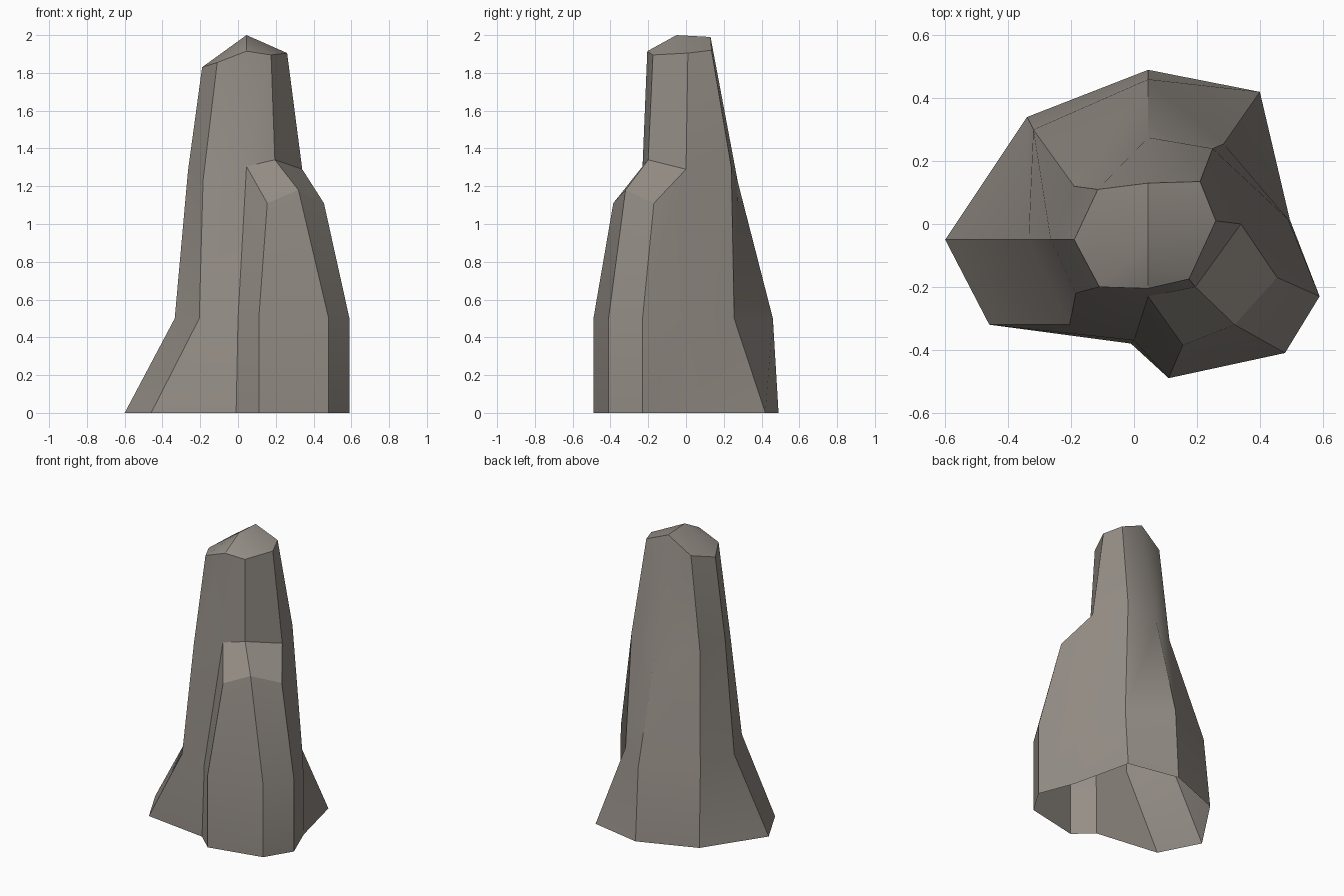
import bpy, bmesh, math

if "Cube" in bpy.data.objects:
    bpy.data.objects.remove(bpy.data.objects["Cube"])

stone = bpy.data.materials.new("grey brown stone")
stone.diffuse_color = (0.30, 0.27, 0.24, 1)
stone.use_nodes = True
stone.node_tree.nodes["Principled BSDF"].inputs["Base Color"].default_value = stone.diffuse_color

# Rings run counter-clockwise from the west: w, sw, s, three buttress corners, e, ne, n, nw
rings = [
    [(-.60, -.05, 0), (-.46, -.32, 0), (-.01, -.38, 0), (.11, -.49, 0), (.48, -.41, 0),
     (.59, -.23, 0), (.495, .015, 0), (.40, .42, 0), (.045, .49, 0), (-.34, .34, 0)],
    [(-.335, -.05, .5), (-.205, -.32, .5), (0, -.37, .5), (.11, -.49, .5), (.48, -.41, .5),
     (.59, -.23, .5), (.49, .015, .5), (.285, .255, .5), (.045, .46, .5), (-.32, .30, .5)],
    [(-.265, -.05, 1.28), (-.185, -.22, 1.23), (.045, -.23, 1.305), (.155, -.385, 1.11),
     (.32, -.32, 1.18), (.455, -.17, 1.11), (.34, 0, 1.29), (.25, .24, 1.3),
     (.045, .275, 1.22), (-.19, .12, 1.25)],
]
top = [(-.19, -.05, 1.83), (-.11, -.20, 1.855), (.045, -.205, 1.915), (.175, -.175, 1.895),
       (.26, .01, 1.905), (.21, .135, 1.92), (.045, .13, 1.99), (-.115, .11, 1.88)]

bm = bmesh.new()


def bridge(a, b):
    for i in range(len(a)):
        j = (i + 1) % len(a)
        bm.faces.new((a[i], a[j], b[j], b[i]))


# Flared base and body with the buttress
loops = [[bm.verts.new(p) for p in r] for r in rings]
for a, b in zip(loops, loops[1:]):
    bridge(a, b)

# Sloping shoulder of the buttress
w, sw, s, a, b, c, e, ne, n, nw = loops[-1]
se = bm.verts.new((.195, -.20, 1.34))
bm.faces.new((s, a, b, se))
bm.faces.new((se, b, c, e))

# Upper spire and pointed cap (the base stays open underneath)
rim = [bm.verts.new(p) for p in top]
bridge([w, sw, s, se, e, ne, n, nw], rim)
peak = bm.verts.new((.045, -.05, 2))
for i in range(8):
    bm.faces.new((rim[i], rim[(i + 1) % 8], peak))

mesh = bpy.data.meshes.new("rock_spire")
bm.to_mesh(mesh)
bm.free()
mesh.materials.append(stone)
spire = bpy.data.objects.new("rock_spire", mesh)
bpy.context.collection.objects.link(spire)
bpy.context.view_layer.objects.active = spire
spire.select_set(True)
bpy.ops.object.shade_smooth_by_angle(angle=math.radians(30))
